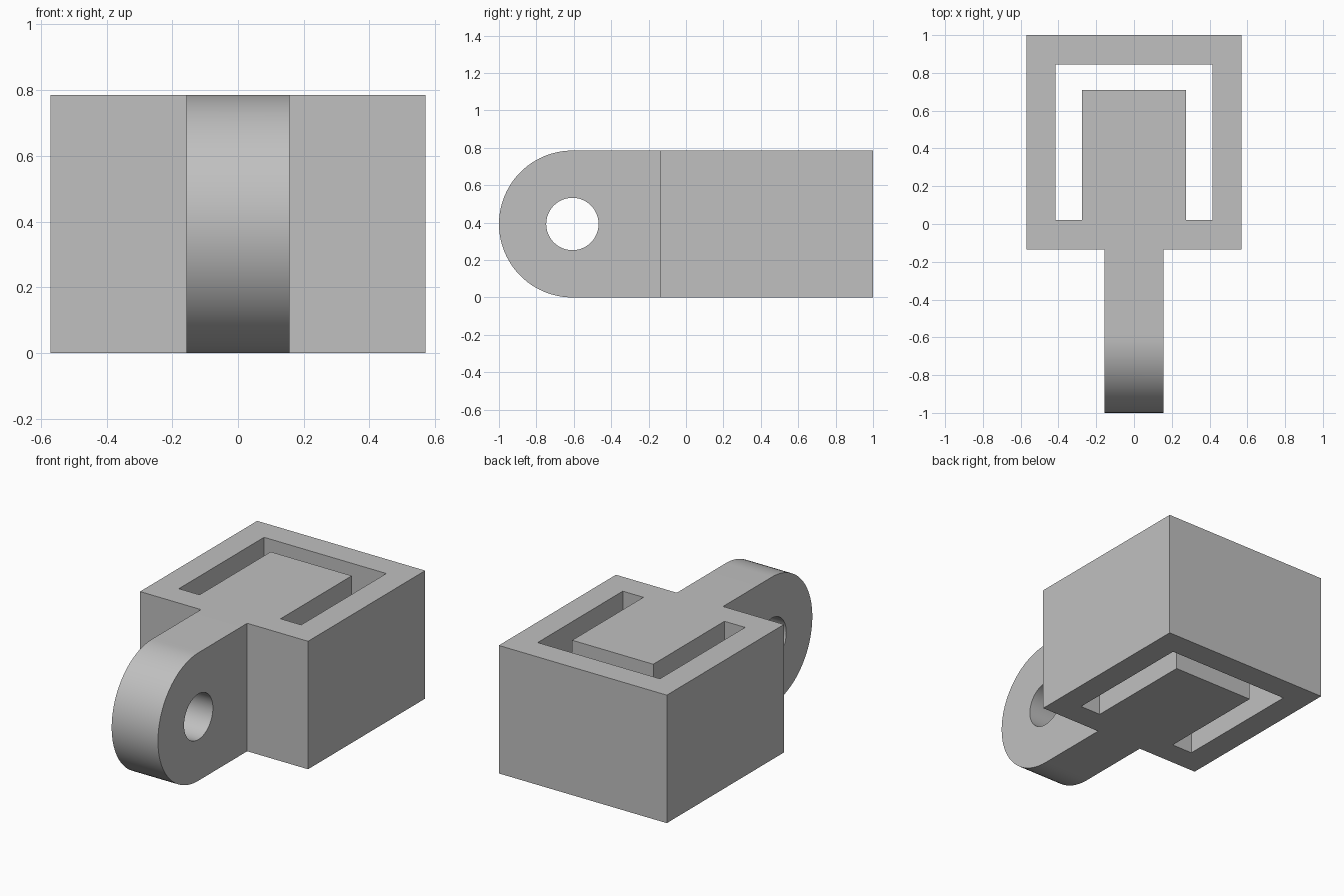
import bpy
import bmesh
import math
from mathutils import Matrix, Vector

if "Cube" in bpy.data.objects:
    bpy.data.objects.remove(bpy.data.objects["Cube"], do_unlink=True)

HEIGHT = 0.785
RADIUS = HEIGHT / 2
EYE_Y = -1 + RADIUS

grey = bpy.data.materials.new("plain grey")
grey.use_nodes = True
colour = (0.53, 0.53, 0.53, 1)
grey.diffuse_color = colour
grey.node_tree.nodes["Principled BSDF"].inputs["Base Color"].default_value = colour


def prism(name, loops, depth, matrix):
    """Fill closed 2D loops (outline and holes) and extrude them by depth."""
    bm = bmesh.new()
    for loop in loops:
        verts = [bm.verts.new((u, v, 0)) for u, v in loop]
        for a, b in zip(verts, verts[1:] + verts[:1]):
            bm.edges.new((a, b))
    bmesh.ops.triangle_fill(bm, use_beauty=True, edges=bm.edges[:], normal=(0, 0, 1))
    cap = bmesh.ops.extrude_face_region(bm, geom=bm.faces[:])["geom"]
    top = [g for g in cap if isinstance(g, bmesh.types.BMVert)]
    bmesh.ops.translate(bm, verts=top, vec=(0, 0, depth))
    bmesh.ops.transform(bm, matrix=matrix, verts=bm.verts[:])
    bmesh.ops.recalc_face_normals(bm, faces=bm.faces[:])
    mesh = bpy.data.meshes.new(name)
    bm.to_mesh(mesh)
    bm.free()
    mesh.materials.append(grey)
    obj = bpy.data.objects.new(name, mesh)
    bpy.context.collection.objects.link(obj)
    return obj


def mirrored(half):
    """Close a half outline by reflecting it across x = 0."""
    return half + [(-x, y) for x, y in reversed(half)]


def arc(radius, start, end, count):
    angles = [start + (end - start) * i / count for i in range(count + 1)]
    return [(EYE_Y + radius * math.cos(a), RADIUS + radius * math.sin(a)) for a in angles]


# Plan: rectangular frame with a narrow lug, and a U-shaped slot around the tongue
outline = mirrored([(0.157, -1.1), (0.157, -0.135), (0.57, -0.135), (0.57, 1)])
slot = mirrored([(0.275, 0.71), (0.275, 0.02), (0.415, 0.02), (0.415, 0.845)])
body = prism("slotted_block_with_lug", [outline, slot], HEIGHT + 0.2,
             Matrix.Translation((0, 0, -0.1)))

# Side: rounded lug end with a pin hole
side = arc(RADIUS, math.pi / 2, 3 * math.pi / 2, 48) + [(1.1, 0), (1.1, HEIGHT)]
pin_hole = arc(0.14, 0, 2 * math.pi, 48)[:-1]
to_side = Matrix((Vector((0, 0, 1, -0.7)), Vector((1, 0, 0, 0)),
                  Vector((0, 1, 0, 0)), Vector((0, 0, 0, 1))))
cutter = prism("side_profile_cutter", [side, pin_hole], 1.4, to_side)
cutter.hide_render = True

# Keep only what both profiles share
bpy.context.view_layer.objects.active = body
body.select_set(True)
cut = body.modifiers.new("side profile", 'BOOLEAN')
cut.operation = 'INTERSECT'
cut.solver = 'EXACT'
cut.object = cutter
bpy.ops.object.modifier_apply(modifier=cut.name)
bpy.data.objects.remove(cutter, do_unlink=True)

bpy.ops.object.shade_smooth_by_angle(angle=math.radians(30))
